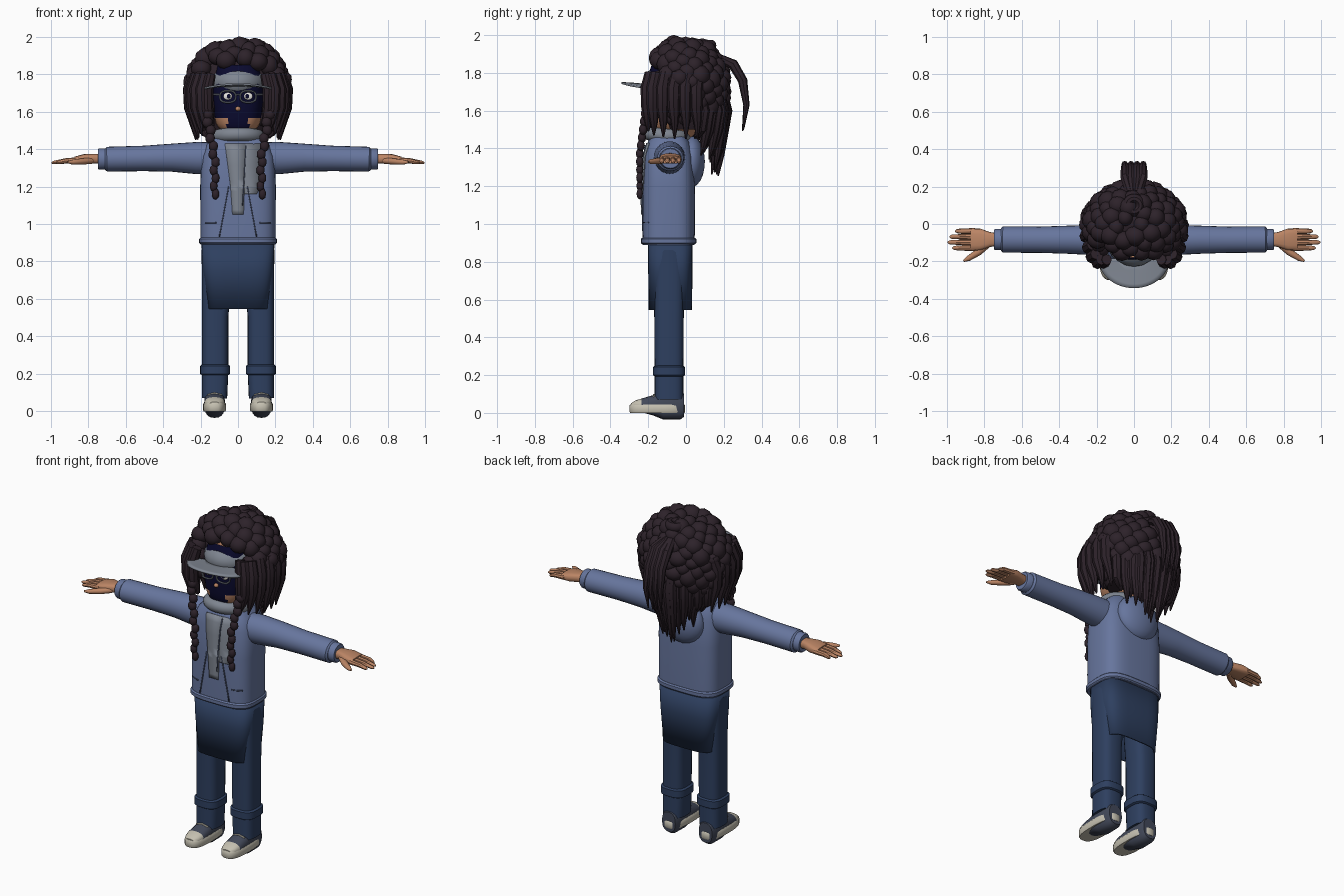
import bpy, bmesh, math, random
from mathutils import Vector, Matrix

if "Cube" in bpy.data.objects:
    bpy.data.objects.remove(bpy.data.objects["Cube"])

random.seed(4)

def material(name, rgb):
    m = bpy.data.materials.new(name)
    m.diffuse_color = (*rgb, 1)
    m.use_nodes = True
    m.node_tree.nodes["Principled BSDF"].inputs["Base Color"].default_value = m.diffuse_color
    return m

JACKET = material("dusty blue", (0.135, 0.18, 0.34))
DENIM = material("dark denim", (0.027, 0.05, 0.115))
HAIR = material("dark plum hair", (0.026, 0.016, 0.023))
SKIN = material("warm skin", (0.50, 0.235, 0.13))
FACE = material("midnight face", (0.003, 0.003, 0.028))
GREY = material("cool grey", (0.21, 0.235, 0.28))
CREAM = material("cream rubber", (0.56, 0.53, 0.44))
SHOE = material("slate canvas", (0.055, 0.066, 0.10))
WHITE = material("eye white", (0.85, 0.83, 0.8))
FRAME = material("seam blue", (0.07, 0.09, 0.16))

def finish(name, bm, mats, rule=None, angle=40):
    bmesh.ops.recalc_face_normals(bm, faces=bm.faces)
    if rule:
        for f in bm.faces:
            f.material_index = rule(f.calc_center_median())
    me = bpy.data.meshes.new(name)
    bm.to_mesh(me)
    bm.free()
    for m in mats if isinstance(mats, list) else [mats]:
        me.materials.append(m)
    me.shade_smooth()
    me.set_sharp_from_angle(angle=math.radians(angle))
    ob = bpy.data.objects.new(name, me)
    bpy.context.collection.objects.link(ob)
    return ob

def spow(v, p):
    return math.copysign(abs(v) ** (2 / p), v)

def sweep(bm, pts, radii, up, n=16, power=2, caps=True, closed=False):
    """Superellipse rings along a path; radii = (sideways, along up)."""
    pts, up, rings = [Vector(p) for p in pts], Vector(up), []
    k = len(pts)
    for i, p in enumerate(pts):
        nxt = pts[(i + 1) % k] if closed else pts[min(i + 1, k - 1)]
        prv = pts[i - 1] if closed else pts[max(i - 1, 0)]
        t = (nxt - prv).normalized()
        b = (up - t * up.dot(t)).normalized()
        a = t.cross(b)
        ra, rb = radii[i] if len(radii) > 1 else radii[0]
        rings.append([bm.verts.new(p + a * ra * spow(math.cos(j * math.tau / n), power)
                                   + b * rb * spow(math.sin(j * math.tau / n), power)) for j in range(n)])
    for i in range(k if closed else k - 1):
        r, q = rings[i], rings[(i + 1) % k]
        for j in range(n):
            bm.faces.new((r[j], r[(j + 1) % n], q[(j + 1) % n], q[j]))
    if caps and not closed:
        bm.faces.new(rings[0])
        bm.faces.new(rings[-1])

def tube(name, pts, radii, up, mats, rule=None, **kw):
    bm = bmesh.new()
    sweep(bm, pts, radii, up, **kw)
    return finish(name, bm, mats, rule)

def upright(name, rings, mats, rule=None, **kw):
    """Rings of (x, y, z, half width, half depth)."""
    return tube(name, [r[:3] for r in rings], [r[3:] for r in rings], (0, 1, 0), mats, rule, **kw)

def ball(bm, c, r, sub=2):
    bmesh.ops.create_icosphere(bm, subdivisions=sub, radius=1,
                               matrix=Matrix.Translation(c) @ Matrix.Diagonal((*r, 1)))

def ball_part(name, c, r, mat):
    bm = bmesh.new()
    ball(bm, c, r, 3)
    return finish(name, bm, mat)

# Jacket body, hem and hood
TORSO = [(0.89, .2, .138), (1.2, .202, .14), (1.36, .195, .13), (1.43, .165, .112), (1.47, .12, .09)]
upright("jacket_body", [(0, -.092, z, a, b) for z, a, b in TORSO], JACKET, n=40, power=3.4)
upright("jacket_hem", [(0, -.092, z, a, a - .06) for z, a in
                       [(.893, .2), (.9, .207), (.92, .207), (.927, .2)]], JACKET, n=40, power=3.4)
ball_part("hood", (0, .03, 1.33), (.14, .07, .135), JACKET)

def chest_y(x, z):
    for (z0, a0, b0), (z1, a1, b1) in zip(TORSO, TORSO[1:]):
        if z <= z1:
            f = (z - z0) / (z1 - z0)
            a, b = a0 + f * (a1 - a0), b0 + f * (b1 - b0)
            return -.092 - b * max(0, 1 - abs(x / a) ** 3.4) ** (1 / 3.4)
    return -.18

def chest_plate(name, outline, mat, lift=.004):
    """Thin strip on the jacket front, from rows of (z, left x, right x)."""
    bm, rows = bmesh.new(), []
    for (z0, l0, r0), (z1, l1, r1) in zip(outline, outline[1:]):
        for i in range(7):
            f = i / 6
            z, l, r = z0 + f * (z1 - z0), l0 + f * (l1 - l0), r0 + f * (r1 - r0)
            rows.append([bm.verts.new((x, chest_y(x, z) - lift, z)) for x in (l, (l + r) / 2, r)])
    for p, q in zip(rows, rows[1:]):
        for j in (0, 1):
            bm.faces.new((p[j], p[j + 1], q[j + 1], q[j]))
    finish(name, bm, mat).modifiers.new("thickness", "SOLIDIFY").thickness = .005

chest_plate("shirt_panel", [(1.43, -.06, .12), (1.2, .0, .12), (1.16, .02, .1)], GREY)
chest_plate("shirt_tail", [(1.43, -.07, .04), (1.2, -.04, .035), (1.05, -.03, .03)], GREY, .006)
chest_plate("zip_line", [(1.42, .04, .045), (1.1, .022, .027)], FRAME, .009)
for s, side in ((1, "left"), (-1, "right")):
    chest_plate("lapel_line_" + side, [(1.2, s * .05 - .003, s * .05 + .003),
                                       (.93, s * .1 - .003, s * .1 + .003)], FRAME)
    chest_plate("pocket_line_" + side, [(1.01, s * .145 - .03, s * .145 + .03),
                                        (1.004, s * .145 - .03, s * .145 + .03)], FRAME)

# Scarf collar
ring = [i * math.tau / 32 for i in range(32)]
tube("collar", [(.108 * math.cos(a), -.1 + .095 * math.sin(a), 1.468 - .01 * math.sin(a)) for a in ring],
     [(.034, .036)], (0, 0, 1), GREY, n=12, closed=True)

# Skirt and hips
skirt = upright("skirt", [(0, -.083, .9, .195, .118), (0, -.083, .75, .188, .117), (0, -.083, .545, .168, .115)],
                DENIM, n=40, power=4, caps=False)
skirt.modifiers.new("cloth", "SOLIDIFY").thickness = .01
upright("hips", [(0, -.088, .78, .17, .08), (0, -.088, .9, .185, .1)], DENIM, n=32, power=4)

for s, side in ((1, "left"), (-1, "right")):
    # Trousers and shoes
    x = s * .122
    upright("trouser_leg_" + side, [(s * .125, -.09, .07, .067, .076), (s * .122, -.09, .2, .07, .076),
            (s * .122, -.09, .5, .07, .078), (s * .108, -.088, .86, .086, .085)], DENIM, n=24, power=3)
    upright("trouser_cuff_" + side, [(x, -.09, z, a, a + .005) for z, a in
            [(.193, .07), (.2, .08), (.242, .08), (.25, .07)]], DENIM, n=24, power=3)
    upright("shoe_sole_" + side, [(s * .125, -.152, z, .062 + d, .148 + d) for z, d in
            [(0, -.004), (.008, 0), (.038, 0), (.045, -.005)]], CREAM, n=32, power=2.8)
    tube("shoe_upper_" + side,
         [(s * .125, y, .04) for y in (-.292, -.27, -.235, -.17, -.12, -.03, -.01)],
         [(.025, .01), (.045, .025), (.055, .036), (.056, .055), (.056, .075), (.053, .075), (.045, .06)],
         (0, 0, 1), [SHOE, CREAM], lambda c: int(c.y < -.236), n=20, power=2.5)
    for y, z in ((-.17, .096), (-.145, .104)):
        tube("shoelace_" + side, [(s * .125 + d, y, z - abs(d) * .25) for d in (-.038, 0, .038)],
             [(.006, .005)], (0, 0, 1), CREAM, n=8)

    # Sleeves
    tube("sleeve_" + side, [(s * .12, -.088, 1.352), (s * .22, -.086, 1.352), (s * .35, -.084, 1.354),
         (s * .5, -.084, 1.35), (s * .7, -.083, 1.346), (s * .71, -.083, 1.346)],
         [(.085, .085), (.08, .086), (.075, .075), (.07, .068), (.07, .066), (.06, .056)],
         (0, 0, 1), JACKET, n=24)
    tube("wrist_cuff_" + side, [(s * v, -.083, 1.347) for v in (.69, .74, .748, .748)],
         [(.057, .057), (.057, .057), (.052, .052), (.035, .03)], (0, 0, 1), JACKET, n=24)

    # Hand with fingers and thumb
    bm = bmesh.new()
    sweep(bm, [(s * .73, -.083, 1.347), (s * .77, -.083, 1.349), (s * .82, -.083, 1.346), (s * .87, -.083, 1.34)],
          [(.034, .026), (.04, .026), (.058, .027), (.058, .02)], (0, 0, 1), n=16, power=3)
    for y, tip in ((-.038, .955), (-.068, .985), (-.098, .995), (-.128, .97)):
        sweep(bm, [(s * .85, y, 1.341), (s * .92, y, 1.337), (s * (tip - .01), y, 1.328), (s * tip, y, 1.326)],
              [(.016, .016), (.0145, .014), (.011, .009), (.004, .004)], (0, 0, 1), n=8)
    sweep(bm, [(s * .785, -.11, 1.338), (s * .83, -.15, 1.334), (s * .885, -.185, 1.33), (s * .91, -.198, 1.33)],
          [(.02, .018), (.019, .017), (.014, .013), (.005, .005)], (0, 0, 1), n=10)
    finish("hand_" + side, bm, SKIN)

# Head with dark face mask and bare lower cheeks
def face_rule(c):
    return int(c.y < -.1 and (abs(c.x) < .055 or c.z > 1.56))
HEAD = [(1.43, .06, .06), (1.49, .075, .12), (1.51, .1, .135), (1.535, .117, .143), (1.565, .125, .148),
        (1.65, .135, .15), (1.76, .135, .148), (1.85, .11, .12)]
upright("head", [(0, -.06, z, a, b) for z, a, b in HEAD], [SKIN, FACE], face_rule, n=40, power=2.8)
ball_part("nose", (0, -.212, 1.615), (.014, .014, .012), SKIN)

# Eyes and glasses
for s, side in ((1, "left"), (-1, "right")):
    ball_part("eye_" + side, (s * .055, -.209, 1.682), (.024, .008, .02), WHITE)
    ball_part("pupil_" + side, (s * .05, -.215, 1.682), (.01, .005, .012), FACE)
    ball_part("ear_" + side, (s * .135, -.06, 1.64), (.02, .03, .04), SKIN)
    tube("glasses_rim_" + side, [(s * .054 + .042 * spow(math.cos(a), 2.6), -.226 + .01 * (math.cos(a) * s > .6),
         1.68 + .031 * spow(math.sin(a), 2.6)) for a in ring], [(.005, .005)], (0, 1, 0), GREY, n=8, closed=True)
    tube("glasses_temple_" + side, [(s * .095, -.222, 1.69), (s * .14, -.19, 1.692), (s * .15, -.05, 1.69)],
         [(.005, .005)], (0, 0, 1), GREY, n=8)
tube("glasses_bridge", [(-.014, -.226, 1.688), (0, -.229, 1.692), (.014, -.226, 1.688)],
     [(.004, .004)], (0, 0, 1), GREY, n=8)

# Cap crown and curved visor
ball_part("cap_crown", (0, -.06, 1.755), (.15, .168, .1), GREY)
bm = bmesh.new()
rows = []
for k in range(5):
    r = .45 + .55 * k / 4
    rows.append([bm.verts.new((.19 * r * math.cos(a), -.185 - .157 * r * math.sin(a),
                 1.752 - .7 * (.19 * r * math.cos(a)) ** 2 - .01 * (1 - r)))
                 for a in [math.pi * i / 24 for i in range(25)]])
for p, q in zip(rows, rows[1:]):
    for j in range(24):
        bm.faces.new((p[j], p[j + 1], q[j + 1], q[j]))
bm.faces.new(rows[0])
finish("visor", bm, GREY).modifiers.new("thickness", "SOLIDIFY").thickness = .01

# Hair mass: dense core covered with rounded curl clumps
upright("hair_core", [(0, .03, z, a, b) for z, a, b in [(1.5, .19, .13), (1.56, .22, .16), (1.7, .24, .175),
        (1.82, .225, .17), (1.9, .17, .14), (1.95, .08, .07)]], HAIR, n=32)
bm = bmesh.new()
N = 165
for i in range(N):
    v = 1 - 2 * (i + .5) / N
    a = i * 2.39996
    h = math.sqrt(1 - v * v) ** .8
    p = Vector((.236 * h * math.cos(a), -.002 + .195 * h * math.sin(a), 1.735 + v * .212))
    if p.z < 1.545 or (p.y < -.08 and abs(p.x) < .165 and p.z < 1.865):
        continue
    r = random.uniform(.043, .057)
    ball(bm, p, (r * random.uniform(.9, 1.15), r, r * random.uniform(.9, 1.15)))
finish("hair_curls", bm, HAIR)
tube("hair_bun", [(.035 * math.cos(a), .1 + .035 * math.sin(a), 1.945) for a in ring],
     [(.026, .03)], (0, 0, 1), HAIR, n=10, closed=True)

# Loose locks: ponytail, back curtain and strands framing the face
def lock(bm, pts, w, d):
    taper = (.8, 1, .9, .6, .12)
    sweep(bm, pts, [(w * t, d * t) for t in taper], (0, 1, .01), n=8)

bm = bmesh.new()
for x in (-.045, -.015, .015, .045):
    e = random.uniform(-.02, .02)
    lock(bm, [(x * .6, .17, 1.88), (x, .25, 1.845), (x, .3, 1.76), (x * 1.1, .32, 1.63), (x, .298 + e / 2, 1.49 + e)],
         .028, .028)
finish("ponytail", bm, HAIR)

bm = bmesh.new()
for i in range(22):
    u = -1 + 2 * i / 21
    end = 1.25 + .16 * abs(u) ** 2 + random.uniform(0, .08)
    y = .2 - .12 * u * u + random.uniform(-.025, .02)
    lock(bm, [(u * .19, y - .02, 1.7), (u * .205, y, 1.6), (u * .19, y - .015, 1.5),
              (u * .16, y - .03, (1.48 + end) / 2), (u * .145, y - .045, end)], .03, .03)
finish("back_locks", bm, HAIR)

for s, side in ((1, "left"), (-1, "right")):
    bm = bmesh.new()
    for x, y, z in ((.145, -.2, 1.52), (.175, -.2, 1.49), (.205, -.17, 1.47), (.225, -.12, 1.46),
                    (.238, -.06, 1.45), (.24, 0, 1.45), (.23, .06, 1.45)):
        lock(bm, [(s * x, y + .01, 1.8), (s * (x + .02), y - .005, 1.72), (s * (x + .018), y - .005, 1.62),
                  (s * x, y, 1.54), (s * (x - .015), y, z)], .034, .036)
    finish("side_locks_" + side, bm, HAIR)
    # Braids hanging over the chest
    bm = bmesh.new()
    for i in range(11):
        f = i / 10
        r = .029 - .009 * f
        ball(bm, (s * (.165 - .04 * min(1, f * 1.8)) + .005 * (-1) ** i, -.215 - .03 * min(1, f * 2),
                  1.585 - .425 * f), (r, r * .85, .03))
    finish("braid_" + side, bm, HAIR)
